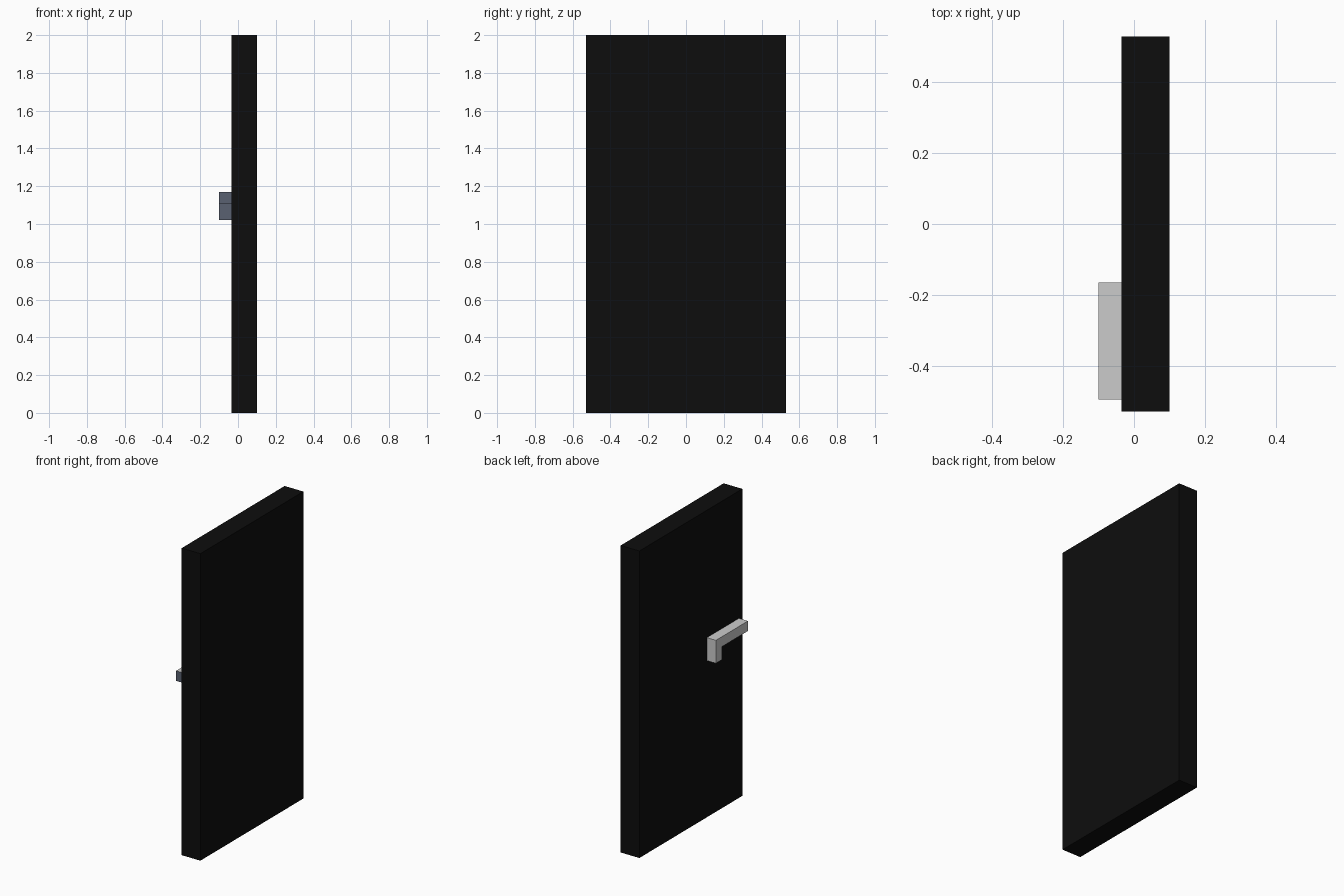
import bpy, bmesh

if "Cube" in bpy.data.objects:
    bpy.data.objects.remove(bpy.data.objects["Cube"])


def material(name, rgb):
    m = bpy.data.materials.new(name)
    m.diffuse_color = (*rgb, 1)
    m.use_nodes = True
    m.node_tree.nodes["Principled BSDF"].inputs["Base Color"].default_value = m.diffuse_color
    return m


black = material("black", (0.004, 0.004, 0.004))
silver = material("silver grey", (0.60, 0.60, 0.60))
slate = material("slate blue", (0.10, 0.12, 0.165))


def prism(name, profile, x0, x1, mats):
    """Extrude a (y, z) outline from x0 to x1."""
    bm = bmesh.new()
    face = bm.faces.new([bm.verts.new((x0, y, z)) for y, z in profile])
    new = bmesh.ops.extrude_face_region(bm, geom=[face])["geom"]
    verts = [g for g in new if isinstance(g, bmesh.types.BMVert)]
    bmesh.ops.translate(bm, verts=verts, vec=(x1 - x0, 0, 0))
    bmesh.ops.recalc_face_normals(bm, faces=bm.faces)
    # faces that look forward take the second colour, if there is one
    for f in bm.faces:
        f.normal_update()
        f.material_index = int(len(mats) > 1 and f.normal.y < -0.9)
    mesh = bpy.data.meshes.new(name)
    bm.to_mesh(mesh)
    bm.free()
    for m in mats:
        mesh.materials.append(m)
    obj = bpy.data.objects.new(name, mesh)
    bpy.context.collection.objects.link(obj)
    return obj


# Door slab
prism("door_slab", [(-0.53, 0), (0.53, 0), (0.53, 2), (-0.53, 2)],
      -0.035, 0.1, [black])

# L-shaped handle: long bar on top, short leg at the inner end
prism("door_handle",
      [(-0.495, 1.105), (-0.23, 1.105), (-0.23, 1.02),
       (-0.165, 1.02), (-0.165, 1.17), (-0.495, 1.17)],
      -0.1, -0.035, [silver, slate])
